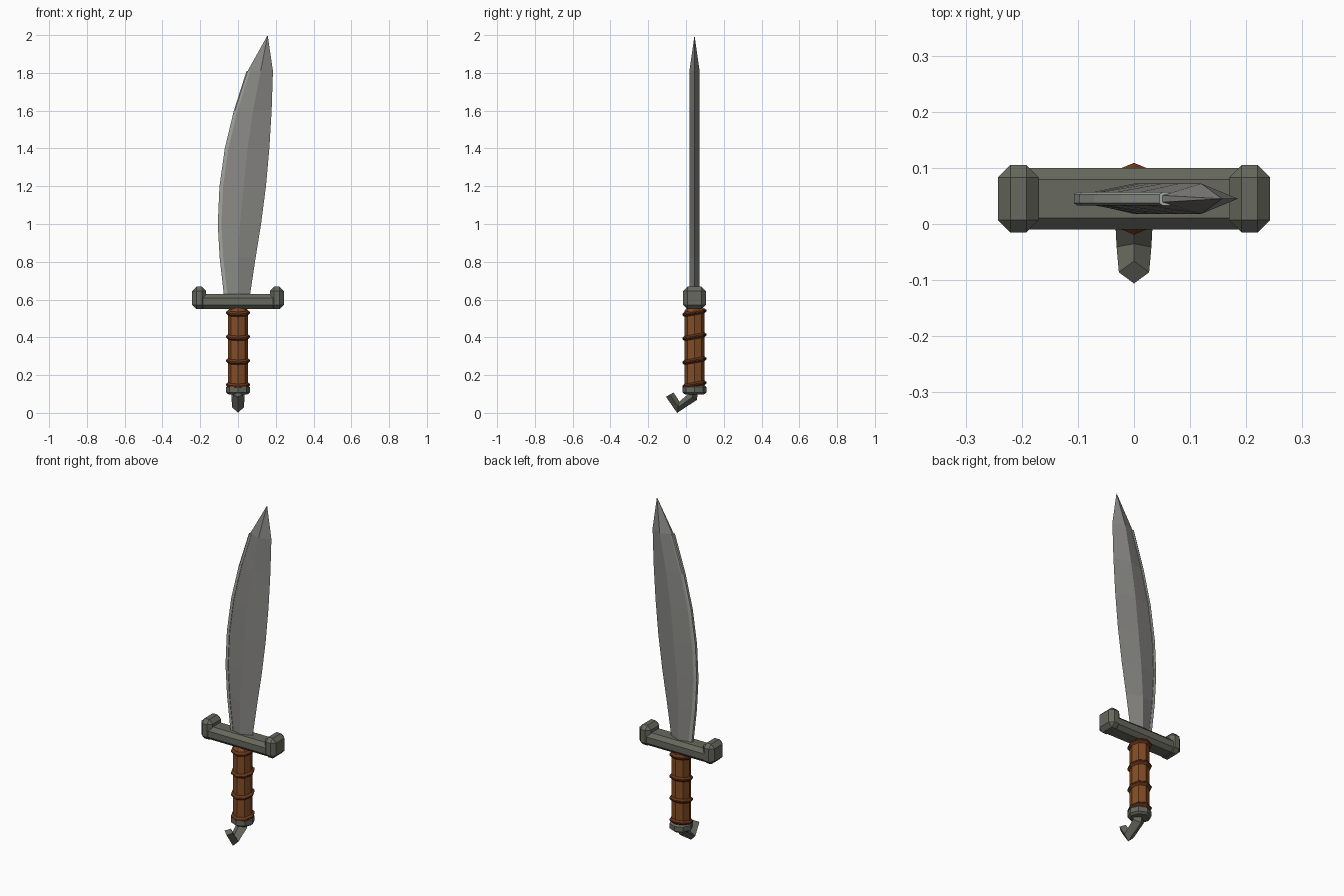
import bpy, bmesh
from math import cos, sin, tau
from mathutils import Matrix

if "Cube" in bpy.data.objects:
    bpy.data.objects.remove(bpy.data.objects["Cube"])

CY = 0.045  # depth of the sword's centre plane


def material(name, rgb):
    m = bpy.data.materials.new(name)
    m.use_nodes = True
    m.diffuse_color = (*rgb, 1)
    bsdf = next(n for n in m.node_tree.nodes if n.type == 'BSDF_PRINCIPLED')
    bsdf.inputs["Base Color"].default_value = (*rgb, 1)
    return m


steel = material("blade steel", (0.25, 0.248, 0.235))
bright = material("bright spine steel", (0.37, 0.39, 0.35))
iron = material("dark iron", (0.135, 0.14, 0.11))
leather = material("brown leather", (0.225, 0.072, 0.018))
cord = material("dark red cord", (0.14, 0.036, 0.011))


def finish(name, bm, mat):
    bmesh.ops.recalc_face_normals(bm, faces=bm.faces)
    mesh = bpy.data.meshes.new(name)
    bm.to_mesh(mesh)
    bm.free()
    mesh.materials.append(mat)
    ob = bpy.data.objects.new(name, mesh)
    bpy.context.collection.objects.link(ob)
    return ob


def loft(name, rings, mat, tip=None):
    """Skin a list of closed rings, with flat ends or a pointed tip."""
    bm = bmesh.new()
    rows = [[bm.verts.new(p) for p in ring] for ring in rings]
    n = len(rows[0])
    for a, b in zip(rows, rows[1:]):
        for i in range(n):
            j = (i + 1) % n
            bm.faces.new((a[i], a[j], b[j], b[i]))
    bm.faces.new(rows[0])
    if tip:
        t = bm.verts.new(tip)
        for i in range(n):
            bm.faces.new((rows[-1][i], rows[-1][(i + 1) % n], t))
    else:
        bm.faces.new(rows[-1])
    return finish(name, bm, mat)


def mirrored_ring(half, z):
    """Closed ring at height z from (x, half thickness) pairs."""
    return ([(x, CY - t, z) for x, t in half]
            + [(x, CY + t, z) for x, t in reversed(half) if t > 0])


def octagon_turn(name, profile, mat, slope=0):
    """Eight-sided turned part; slope tips it from front to back."""
    rings = [[(r * cos(k * tau / 8), CY + r * sin(k * tau / 8),
               z + slope * r * sin(k * tau / 8)) for k in range(8)]
             for r, z in profile]
    return loft(name, rings, mat)


def chamfered_box(name, centre, size, chamfer, mat, along_x=False):
    bm = bmesh.new()
    bmesh.ops.create_cube(bm, size=1, matrix=Matrix.Translation(centre)
                          @ Matrix.Diagonal((*size, 1)))
    edges = [e for e in bm.edges if not along_x
             or abs(e.verts[0].co.x - e.verts[1].co.x) > 0.01]
    bmesh.ops.bevel(bm, geom=edges, offset=chamfer, segments=1,
                    affect='EDGES', profile=0.5)
    return finish(name, bm, mat)


# Blade and the raised strip along its back: height, spine x, ridge x, edge x
stations = [(0.60, -0.072, 0, 0.06), (0.82, -0.097, 0, 0.093),
            (1.0, -0.107, 0.01, 0.122), (1.2, -0.098, 0.03, 0.148),
            (1.4, -0.07, 0.05, 0.166), (1.6, -0.022, 0.08, 0.178),
            (1.81, 0.045, 0.12, 0.185)]
blade_rings, strip_rings = [], []
for z, spine, ridge, edge in stations:
    blade_rings.append(mirrored_ring(
        [(spine + 0.006, 0.006), (ridge, 0.027), (edge, 0)], z))
    strip_rings.append(mirrored_ring(
        [(spine, 0.008), (spine + 0.006, 0.012), (spine + 0.019, 0.012)], z))
loft("blade", blade_rings, steel, tip=(0.157, CY, 2.0))
loft("spine_strip", strip_rings, bright)

# Crossguard with block ends
chamfered_box("crossguard", (0, CY, 0.59), (0.40, 0.11, 0.078), 0.021, iron, True)
for side, x in (("right", -0.206), ("left", 0.206)):
    chamfered_box(side + "_guard_end", (x, CY, 0.609), (0.073, 0.12, 0.118),
                  0.022, iron)

# Grip with four slanted cord wraps
octagon_turn("grip", [(0.053, 0.13), (0.053, 0.54), (0.036, 0.565)], leather)
for i in range(4):
    z = 0.15 + i * 0.127
    octagon_turn(f"cord_wrap_{i + 1}", [(0.05, z - 0.016), (0.064, z - 0.004),
                 (0.064, z + 0.003), (0.05, z + 0.015)], cord, slope=0.17)

# Pommel collar
octagon_turn("pommel_collar", [(0.05, 0.098), (0.063, 0.108),
             (0.063, 0.136), (0.052, 0.147)], iron)

# Hooked pommel: outer and inner (y, z) of each diamond section, half width
hook = [((0.062, 0.11), (0.015, 0.115), 0.035), ((0.058, 0.069), (0.01, 0.098), 0.035),
        ((-0.047, 0.0), (-0.035, 0.06), 0.031), ((-0.106, 0.085), (-0.066, 0.108), 0.027)]
rings = []
for (oy, oz), (iy, iz), w in hook:
    my, mz = (oy + iy) / 2, (oz + iz) / 2
    rings.append([(0, oy, oz), (w, my, mz), (0, iy, iz), (-w, my, mz)])
loft("pommel_hook", rings, iron)
